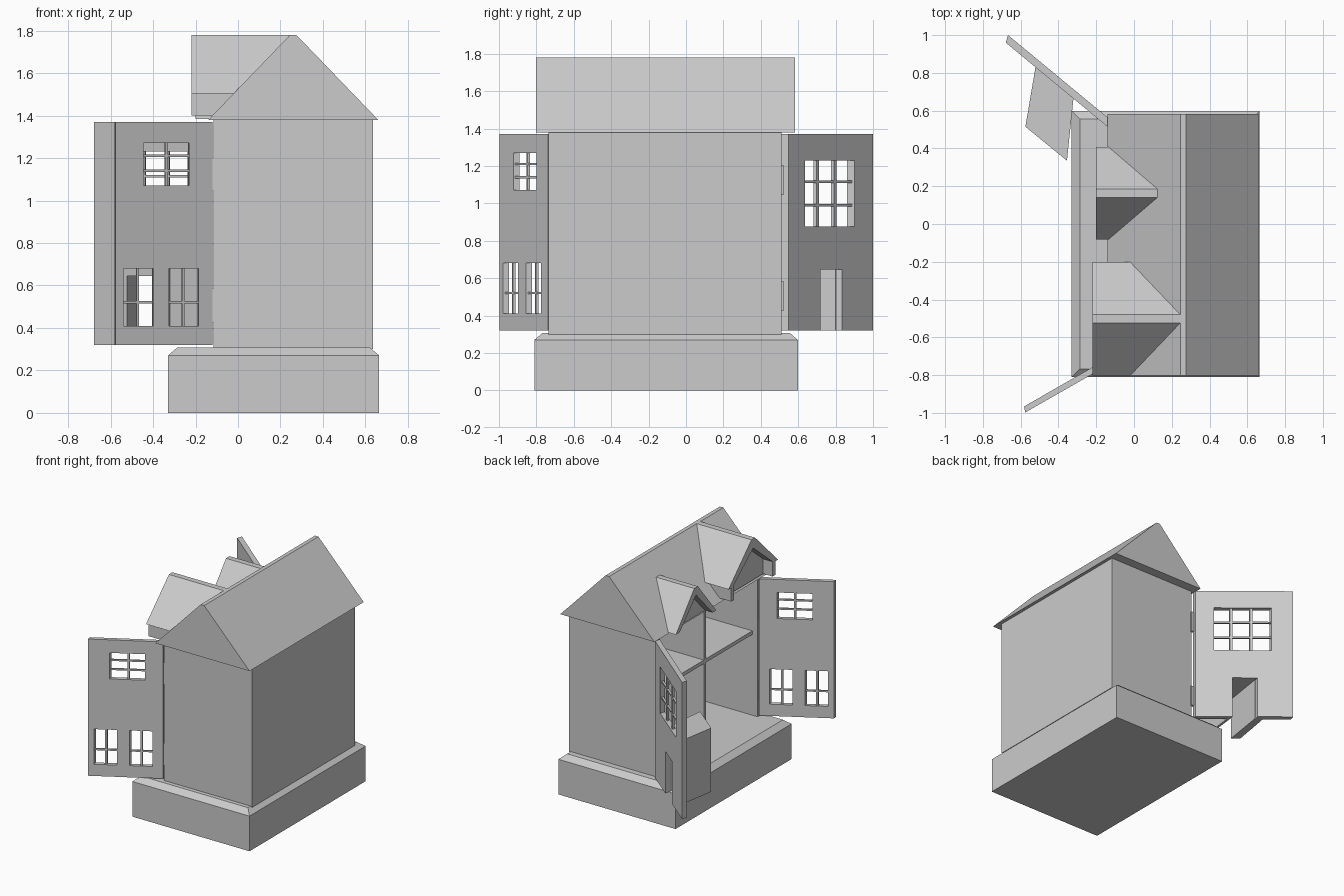
import bpy, bmesh
from mathutils import Vector

if "Cube" in bpy.data.objects:
    bpy.data.objects.remove(bpy.data.objects["Cube"])


def finish(name, bm):
    bmesh.ops.recalc_face_normals(bm, faces=bm.faces[:])
    me = bpy.data.meshes.new(name)
    bm.to_mesh(me)
    bm.free()
    ob = bpy.data.objects.new(name, me)
    bpy.context.collection.objects.link(ob)
    return ob


def prism(name, pts, axis, a, b):
    """Extrude a 2D outline along x, y or z from a to b."""
    def place(p, t):
        c = list(p)
        c.insert("xyz".index(axis), t)
        return c
    bm = bmesh.new()
    lo = [bm.verts.new(place(p, a)) for p in pts]
    hi = [bm.verts.new(place(p, b)) for p in pts]
    bm.faces.new(lo)
    bm.faces.new(hi[::-1])
    for i in range(len(pts)):
        j = (i + 1) % len(pts)
        bm.faces.new((lo[i], lo[j], hi[j], hi[i]))
    return finish(name, bm)


def box(name, x0, x1, y0, y1, z0, z1):
    return prism(name, [(x0, y0), (x1, y0), (x1, y1), (x0, y1)], "z", z0, z1)


def panel(name, place, u0, u1, z0, z1, holes=(), d0=0.0, d1=1.0):
    """Slab in door coordinates (u, z, depth) with rectangular holes."""
    us = sorted({u0, u1, *[h[i] for h in holes for i in (0, 1)]})
    zs = sorted({z0, z1, *[h[i] for h in holes for i in (2, 3)]})
    bm = bmesh.new()
    for ua, ub in zip(us, us[1:]):
        for za, zb in zip(zs, zs[1:]):
            um, zm = (ua + ub) / 2, (za + zb) / 2
            if any(h[0] < um < h[1] and h[2] < zm < h[3] for h in holes):
                continue
            bm.faces.new([bm.verts.new(place(u, z, d0))
                          for u, z in ((ua, za), (ub, za), (ub, zb), (ua, zb))])
    bmesh.ops.remove_doubles(bm, verts=bm.verts[:], dist=1e-5)
    ext = bmesh.ops.extrude_face_region(bm, geom=bm.faces[:], use_keep_orig=True)
    shift = place(u0, z0, d1) - place(u0, z0, d0)
    for v in ext["geom"]:
        if isinstance(v, bmesh.types.BMVert):
            v.co += shift
    return finish(name, bm)


def window_bars(name, place, hole, uprights, rails):
    u0, u1, z0, z1 = hole
    w = 0.006
    for i, u in enumerate(uprights):
        panel(f"{name}_upright_{i}", place, u - w, u + w, z0, z1, d0=0.3, d1=0.7)
    for i, z in enumerate(rails):
        panel(f"{name}_rail_{i}", place, u0, u1, z - w, z + w, d0=0.3, d1=0.7)


# Plinth with chamfered top
bm = bmesh.new()
rings = []
for inset, z in ((0, 0), (0, 0.27), (0.043, 0.307)):
    x0, x1, y0, y1 = -0.33 + inset, 0.665 - inset, -0.81 + inset, 0.598 - inset
    rings.append([bm.verts.new((x, y, z)) for x, y in
                  ((x0, y0), (x1, y0), (x1, y1), (x0, y1))])
bm.faces.new(rings[0])
bm.faces.new(rings[2])
for a, b in zip(rings, rings[1:]):
    for i in range(4):
        j = (i + 1) % 4
        bm.faces.new((a[i], a[j], b[j], b[i]))
finish("plinth", bm)

# House shell, open on the left side
X0, X1, Y0, Y1, T = -0.115, 0.635, -0.735, 0.51, 0.03
prism("walls", [(X0, Y0), (X1, Y0), (X1, Y1), (X0, Y1), (X0, Y1 - T),
                (X1 - T, Y1 - T), (X1 - T, Y0 + T), (X0, Y0 + T)], "z", 0.30, 1.385)
box("upper_floor", -0.07, X1 - T, Y0 + T, Y1 - T, 0.927, 0.955)
box("room_divider", -0.07, X1 - T, -0.145, -0.117, 0.30, 1.385)

# Main roof
prism("roof", [(-0.14, 1.38), (0.66, 1.38), (0.275, 1.78), (0.245, 1.78)],
      "y", -0.803, 0.583)


# Dormers: chevron roof plus recessed face
def dormer(name, yc, half, flat, ztop, zeave, x0, x1, t, face_x):
    out = [(yc - half, zeave), (yc - flat, ztop), (yc + flat, ztop), (yc + half, zeave)]
    inn = [(yc + half - t, zeave), (yc, ztop - t * 1.3), (yc - half + t, zeave)]
    prism(name + "_roof", out + inn, "x", x0, x1)
    prism(name + "_face", [(yc - half + t, zeave), (yc + half - t, zeave),
                           (yc, ztop - t * 1.3)], "x", face_x, x1)


dormer("large_dormer", -0.502, 0.3, 0.022, 1.78, 1.505, -0.22, 0.262, 0.055, -0.14)
for side in (-1, 1):
    ya, yb = sorted((-0.502 + side * 0.235, -0.502 + side * 0.268))
    box(f"large_dormer_side_{side + 1}", -0.22, 0.0, ya, yb, 1.40, 1.53)
box("large_dormer_sill", -0.14, 0.0, -0.74, -0.265, 1.40, 1.51)
dormer("small_dormer", 0.163, 0.245, 0.022, 1.655, 1.385, -0.20, 0.125, 0.045, -0.135)


# Front leaf, u measured as x
def front(u, z, d):
    return Vector((u - 0.006 * d, -0.737 + 0.572 * (u + 0.12) + 0.032 * d, z))


f_up = (-0.445, -0.23, 1.07, 1.27)
f_lo = [(-0.54, -0.40, 0.41, 0.68), (-0.325, -0.185, 0.41, 0.68)]
panel("front_leaf", front, -0.576, -0.12, 0.32, 1.37, [f_up] + f_lo)
window_bars("upper_window", front, f_up, [-0.335], [1.14, 1.21])
for i, h in enumerate(f_lo):
    window_bars(f"lower_window_{i}", front, h, [(h[0] + h[1]) / 2], [0.52])


# Rear leaf, u measured as y
def rear(u, z, d):
    return Vector((-0.12 - (u - 0.548) * 1.21 - 0.012 * d, u - 0.04 * d, z))


r_win = (0.635, 0.90, 0.875, 1.23)
panel("rear_leaf", rear, 0.548, 1.0, 0.32, 1.37, [r_win, (0.72, 0.835, 0.32, 0.645)])
window_bars("rear_window", rear, r_win, [0.717, 0.81], [0.99, 1.115])

# Slanted entrance passage behind the rear leaf, open underneath
d0, d1 = Vector((-0.52, 0.84)), Vector((-0.32, 0.67))
e0, e1 = Vector((-0.575, 0.515)), Vector((-0.355, 0.335))


def passage(name, s, t, z0, z1):
    prism(name, [tuple(p) for p in (d0.lerp(d1, s), d0.lerp(d1, t),
                                    e0.lerp(e1, t), e0.lerp(e1, s))], "z", z0, z1)


passage("passage_top", 0, 1, 0.645, 0.81)
passage("passage_side_left", 0, 0.24, 0.32, 0.645)
passage("passage_side_right", 0.92, 1, 0.32, 0.645)

# Hinges
for i, z in enumerate((0.425, 1.045)):
    box(f"front_hinge_{i}", -0.135, -0.108, -0.732, -0.715, z, z + 0.16)
    box(f"rear_hinge_{i}", -0.135, -0.108, 0.503, 0.522, z, z + 0.16)
